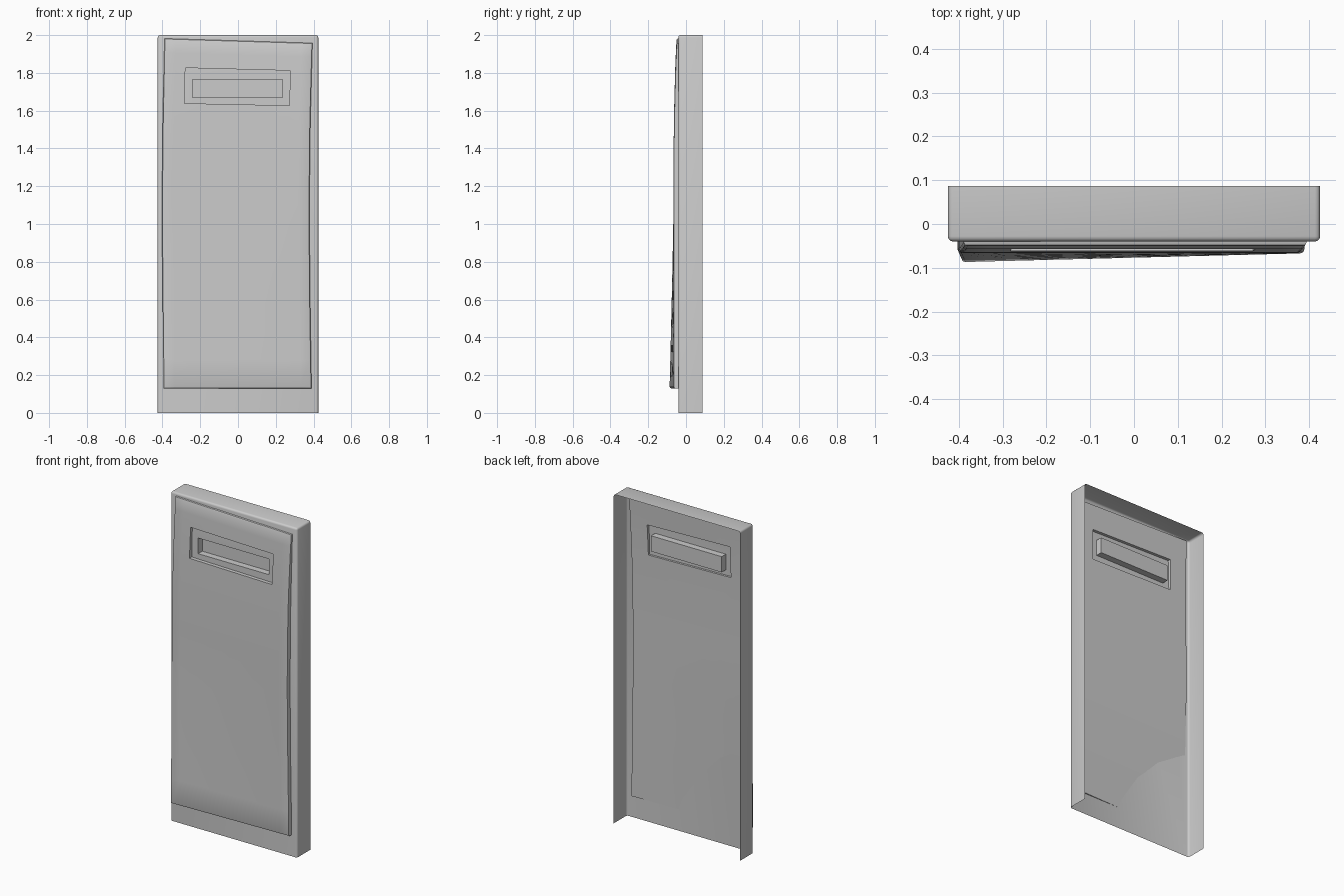
import bpy, bmesh
from math import radians

if "Cube" in bpy.data.objects:
    bpy.data.objects.remove(bpy.data.objects["Cube"])

W, H = 0.425, 2.0            # half width, height
Y_FRONT, Y_BACK = -0.04, 0.087
VENT = (-0.24, 0.235, 1.67, 1.765)


def finish(bm, name):
    bmesh.ops.recalc_face_normals(bm, faces=bm.faces)
    me = bpy.data.meshes.new(name)
    bm.to_mesh(me)
    bm.free()
    ob = bpy.data.objects.new(name, me)
    bpy.context.collection.objects.link(ob)
    bpy.ops.object.select_all(action='DESELECT')
    ob.select_set(True)
    bpy.context.view_layer.objects.active = ob
    bpy.ops.object.shade_smooth_by_angle(angle=radians(35))
    return ob


def interp(t, pts):
    for (a, va), (b, vb) in zip(pts, pts[1:]):
        if t <= b:
            return va + (vb - va) * (t - a) / (b - a)
    return pts[-1][1]


# Door shell: thin tray, open at the back and the bottom
bm = bmesh.new()
bmesh.ops.create_cube(bm, size=1)
for v in bm.verts:
    v.co = (v.co.x * 2 * W, Y_FRONT if v.co.y < 0 else Y_BACK, (v.co.z + 0.5) * H)
bm.normal_update()
bmesh.ops.delete(bm, geom=[f for f in bm.faces if f.normal.y > 0.9 or f.normal.z < -0.9],
                 context='FACES')
bmesh.ops.bevel(bm, geom=[e for e in bm.edges if len(e.link_faces) == 2],
                offset=0.012, segments=3, profile=0.5, affect='EDGES')

# Vent slot recessed into the shell front
bm.normal_update()
front = max((f for f in bm.faces if f.normal.y < -0.99), key=lambda f: f.calc_area())
bmesh.ops.inset_individual(bm, faces=[front], thickness=0.1)
c = front.calc_center_median()
for v in front.verts:
    v.co = (VENT[0] if v.co.x < c.x else VENT[1], Y_FRONT,
            VENT[2] if v.co.z < c.z else VENT[3])
ext = bmesh.ops.extrude_discrete_faces(bm, faces=[front])
walls = ext['faces'][0]
for v in walls.verts:
    v.co.y += 0.04
finish(bm, "door_shell")


# Warped cover plate with an opening around the vent
def plate_point(x, z):
    # x in -1..1 and z in 0..1 give the undistorted plate
    zz = 0.13 + 1.84 * z
    left = interp(z, [(0, -0.394), (0.25, -0.399), (0.5, -0.403), (0.75, -0.399), (1, -0.389)])
    right = interp(z, [(0, 0.389), (0.25, 0.382), (0.5, 0.378), (0.75, 0.382), (1, 0.394)])
    px = left + (right - left) * (x + 1) / 2
    y = interp(zz, [(0.13, -0.077), (0.5, -0.072), (1.0, -0.067), (1.4, -0.066),
                    (1.7, -0.061), (1.85, -0.056), (1.97, -0.05)])
    y += px * 0.026 * max(0, (1.0 - zz) / 0.87)
    return (px, y, zz - 0.012 * x * z ** 2)


xs = [-1, -0.85, -0.71, -0.35, 0, 0.35, 0.71, 0.85, 1]
hole_z = (0.817, 0.918)
zs = [i * hole_z[0] / 10 for i in range(11)] + [hole_z[1], 0.96, 1]
bm = bmesh.new()
grid = [[bm.verts.new(plate_point(x, z)) for x in xs] for z in zs]
for j in range(len(zs) - 1):
    for i in range(len(xs) - 1):
        if j == 10 and 2 <= i < 6:
            continue
        bm.faces.new((grid[j][i], grid[j][i + 1], grid[j + 1][i + 1], grid[j + 1][i]))
n, m = len(xs) - 1, len(zs) - 1
rim = set(grid[0] + grid[m] + [r[0] for r in grid] + [r[n] for r in grid])
rim_edges = [e for e in bm.edges if e.is_boundary and e.verts[0] in rim]

# Thicken backwards, keeping the front layer
dup = bmesh.ops.extrude_face_region(bm, geom=bm.faces[:], use_keep_orig=True)
for g in dup['geom']:
    if isinstance(g, bmesh.types.BMVert):
        g.co.y += 0.035
bmesh.ops.recalc_face_normals(bm, faces=bm.faces)
bmesh.ops.bevel(bm, geom=rim_edges, offset=0.009, segments=2, profile=0.5, affect='EDGES')
finish(bm, "warped_cover_plate")
